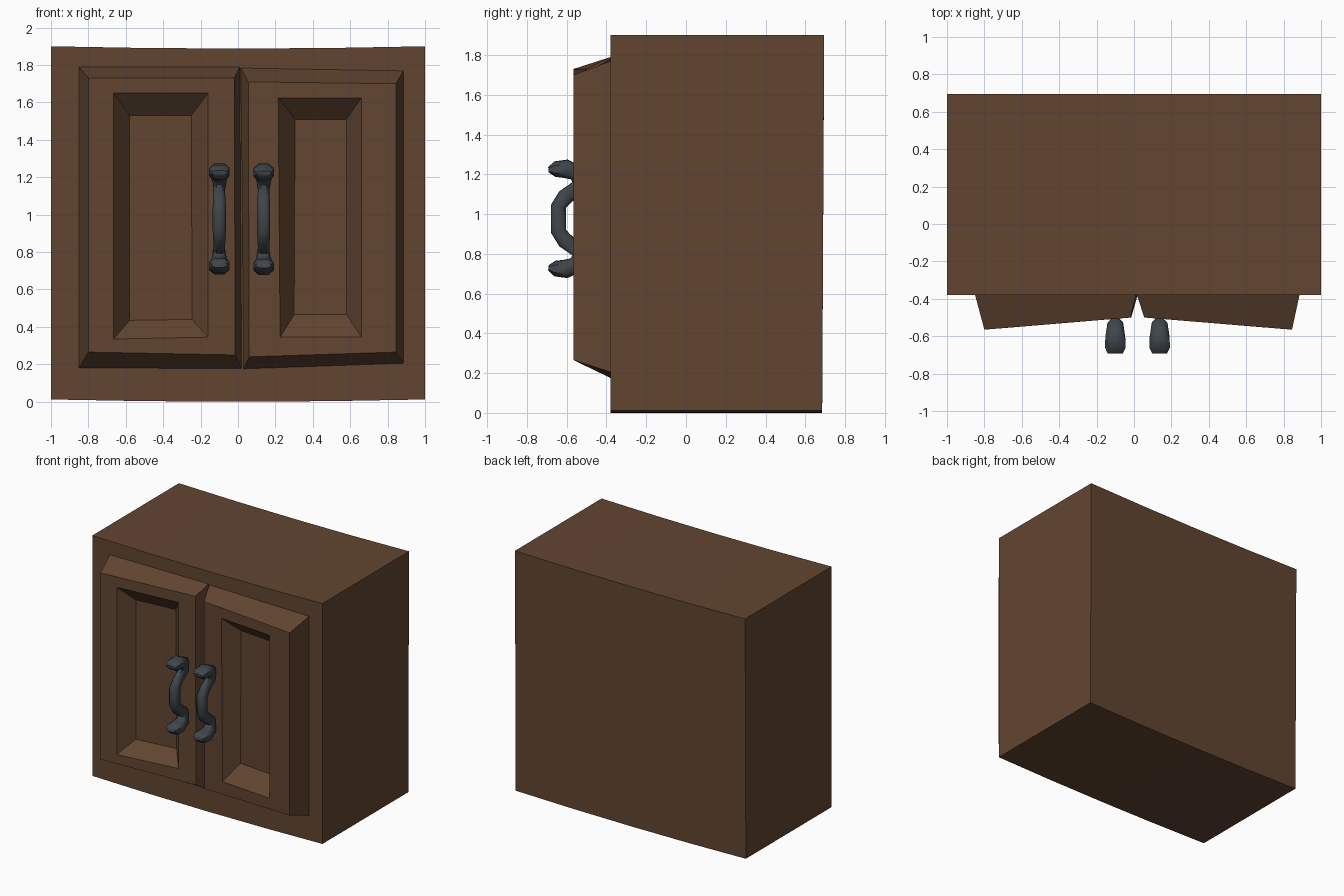
import bpy, bmesh, math

if "Cube" in bpy.data.objects:
    bpy.data.objects.remove(bpy.data.objects["Cube"])


def material(name, rgb):
    m = bpy.data.materials.new(name)
    m.diffuse_color = (*rgb, 1.0)
    m.use_nodes = True
    m.node_tree.nodes["Principled BSDF"].inputs["Base Color"].default_value = m.diffuse_color
    return m


WOOD = material("brown_wood", (0.122, 0.060, 0.031))
IRON = material("dark_iron", (0.050, 0.060, 0.071))


def loft(name, rings, mat, smooth=False):
    """Skin a list of equal-length rings and cap both ends."""
    bm = bmesh.new()
    loops = [[bm.verts.new(p) for p in ring] for ring in rings]
    n = len(loops[0])
    for a, b in zip(loops, loops[1:]):
        for i in range(n):
            j = (i + 1) % n
            bm.faces.new((a[i], a[j], b[j], b[i]))
    bm.faces.new(loops[0])
    bm.faces.new(loops[-1])
    bmesh.ops.recalc_face_normals(bm, faces=bm.faces[:])
    mesh = bpy.data.meshes.new(name)
    bm.to_mesh(mesh)
    bm.free()
    mesh.materials.append(mat)
    obj = bpy.data.objects.new(name, mesh)
    bpy.context.collection.objects.link(obj)
    if smooth:
        bpy.ops.object.select_all(action='DESELECT')
        obj.select_set(True)
        bpy.context.view_layer.objects.active = obj
        bpy.ops.object.shade_smooth_by_angle(angle=math.radians(50))
    return obj


# Cabinet body: a box whose top and bottom sag slightly in the middle
body = []
for x in (-1, -0.5, 0, 0.5, 1):
    sag = 0.012 * (1 - x * x)
    z0, z1 = 0.012 - sag, 1.9 - sag
    body.append([(x, -0.38, z0), (x, 0.685, z0), (x, 0.695, z1), (x, -0.38, z1)])
loft("cabinet_body", body, WOOD)


def door(name, levels):
    """Each level: y left, y right, then corners (x, z) BL, BR, TR, TL."""
    rings = []
    for yl, yr, bl, br, tr, tl in levels:
        rings.append([(p[0], y, p[1]) for p, y in zip((bl, br, tr, tl), (yl, yr, yr, yl))])
    loft(name, rings, WOOD)


# Doors: bevelled slab, leaning outward, with a sunken panel
door("left_door", [
    (-0.378, -0.378, (-0.85, 0.18), (0.02, 0.175), (0.01, 1.79), (-0.85, 1.79)),
    (-0.565, -0.500, (-0.80, 0.265), (-0.015, 0.25), (-0.02, 1.73), (-0.80, 1.73)),
    (-0.554, -0.512, (-0.665, 0.335), (-0.16, 0.345), (-0.16, 1.65), (-0.665, 1.65)),
    (-0.440, -0.412, (-0.58, 0.435), (-0.245, 0.44), (-0.25, 1.53), (-0.58, 1.53)),
])
door("right_door", [
    (-0.378, -0.378, (0.03, 0.175), (0.885, 0.205), (0.885, 1.77), (0.015, 1.785)),
    (-0.500, -0.565, (0.06, 0.24), (0.845, 0.265), (0.845, 1.70), (0.055, 1.71)),
    (-0.513, -0.550, (0.225, 0.345), (0.66, 0.345), (0.66, 1.625), (0.215, 1.625)),
    (-0.398, -0.425, (0.30, 0.465), (0.58, 0.465), (0.58, 1.51), (0.305, 1.51)),
])

# Upper half of the handle path: y, z above middle, half width, half thickness
HALF = [
    (-0.692, 0.247, 0.040, 0.012),
    (-0.660, 0.250, 0.055, 0.038),
    (-0.605, 0.252, 0.053, 0.046),
    (-0.545, 0.228, 0.042, 0.045),
    (-0.535, 0.165, 0.030, 0.040),
    (-0.610, 0.108, 0.032, 0.040),
    (-0.642, 0.062, 0.035, 0.038),
]
# Chamfered square cross-section
SECTION = [(1, .5), (.5, 1), (-.5, 1), (-1, .5), (-1, -.5), (-.5, -1), (.5, -1), (1, -.5)]


def handle(name, cx, cz):
    path = HALF + [(y, -z, w, t) for y, z, w, t in reversed(HALF)]
    rings = []
    for i, (y, z, w, t) in enumerate(path):
        a, b = path[max(i - 1, 0)], path[min(i + 1, len(path) - 1)]
        dy, dz = b[0] - a[0], b[1] - a[1]
        length = math.hypot(dy, dz)
        ny, nz = -dz / length, dy / length
        rings.append([(cx + u * w, y + v * t * ny, cz + z + v * t * nz) for u, v in SECTION])
    loft(name, rings, IRON, smooth=True)


# Handles
handle("left_handle", -0.10, 0.977)
handle("right_handle", 0.137, 0.975)
